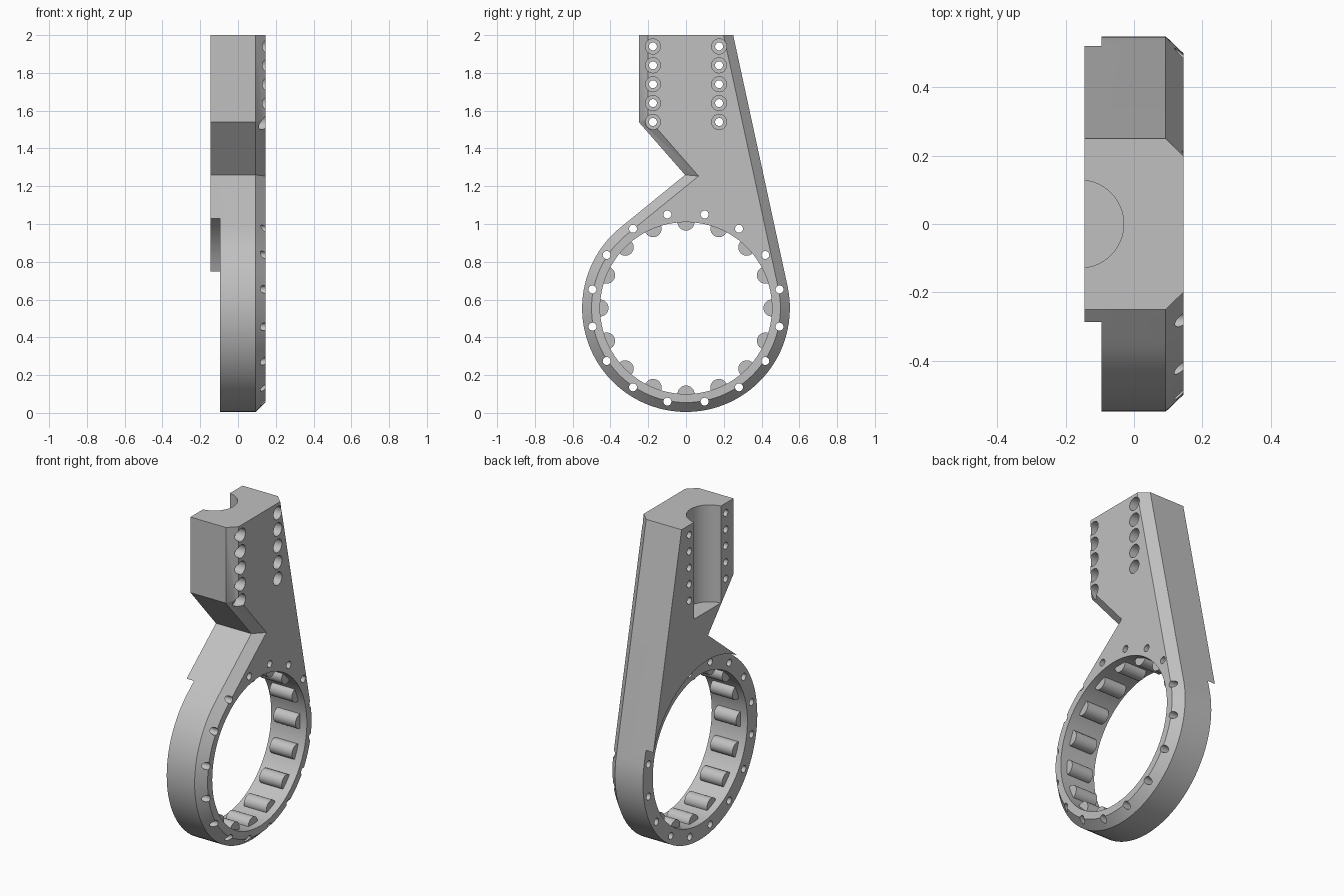
import bpy, bmesh
from math import radians, pi, cos, sin, acos, atan2
from mathutils import Vector, Matrix

cube = bpy.data.objects.get("Cube")
if cube:
    bpy.data.objects.remove(cube, do_unlink=True)

BACK, RING_BACK, BEVEL, FACE = -0.145, -0.095, 0.093, 0.145
CENTRE = Vector((0, 0.555))          # ring centre in (y, z)
OUTER, INNER, TOP = 0.55, 0.455, 2.0

grey = bpy.data.materials.new("plain grey")
grey.use_nodes = True
colour = (0.53, 0.53, 0.53, 1)
grey.diffuse_color = colour
grey.node_tree.nodes["Principled BSDF"].inputs["Base Color"].default_value = colour


def finish(name, bm):
    bmesh.ops.recalc_face_normals(bm, faces=bm.faces)
    mesh = bpy.data.meshes.new(name)
    bm.to_mesh(mesh)
    bm.free()
    mesh.materials.append(grey)
    obj = bpy.data.objects.new(name, mesh)
    bpy.context.collection.objects.link(obj)
    return obj


def rod(bm, y, z, radius, x0, x1, sides=24):
    """Cylinder lying along x."""
    place = Matrix.Translation(((x0 + x1) / 2, y, z)) @ Matrix.Rotation(pi / 2, 4, "Y")
    bmesh.ops.create_cone(bm, cap_ends=True, segments=sides, radius1=radius,
                          radius2=radius, depth=x1 - x0, matrix=place)


def on_circle(radius, angle):
    return CENTRE + radius * Vector((cos(angle), sin(angle)))


def tangent_angle(point, side):
    d = point - CENTRE
    return atan2(d.y, d.x) + side * acos(OUTER / d.length)


def cross(n1, c1, n2, c2):
    """Meeting point of the lines n.p = c."""
    det = n1.x * n2.y - n1.y * n2.x
    return Vector(((c1 * n2.y - c2 * n1.y) / det, (n1.x * c2 - n2.x * c1) / det))


# Outline: straight arm edges tangent to the round ring, with a notch
notch, shoulder = Vector((-0.005, 1.26)), Vector((-0.25, 1.54))
a_right = tangent_angle(Vector((0.25, TOP)), -1)
a_left = tangent_angle(notch, 1)


def outline(inset):
    up, side = Vector((0, 1)), Vector((-1, 0))
    right = Vector((cos(a_right), sin(a_right)))
    left = Vector((cos(a_left), sin(a_left)))
    run = (notch - shoulder).normalized()
    slope = Vector((run.y, -run.x))
    c_right = right.dot(CENTRE) + OUTER - inset
    c_left = left.dot(CENTRE) + OUTER - inset
    c_slope = slope.dot(notch) - inset
    c_side = side.dot(shoulder) - inset
    pts = [cross(up, TOP, right, c_right), cross(up, TOP, side, c_side),
           cross(side, c_side, slope, c_slope), cross(slope, c_slope, left, c_left)]
    steps = 72
    sweep = a_right + 2 * pi - a_left
    pts += [on_circle(OUTER - inset, a_left + sweep * i / steps) for i in range(steps + 1)]
    return pts


# Body: straight sides, then a chamfer towards the face
bm = bmesh.new()
layers = [[bm.verts.new((x, p.x, p.y)) for p in outline(inset)]
          for x, inset in ((BACK, 0), (BEVEL, 0), (FACE, 0.05))]
count = len(layers[0])
for low, high in zip(layers, layers[1:]):
    for i in range(count):
        j = (i + 1) % count
        bm.faces.new((low[i], low[j], high[j], high[i]))
bm.faces.new(layers[0])
bm.faces.new(layers[-1])
body = finish("arm_and_ring", bm)

# Cutters
cutters = []


def cutter(name, rods):
    bm = bmesh.new()
    for args in rods:
        rod(bm, *args)
    cutters.append(finish(name, bm))


cutter("ring_back_recess", [(*CENTRE, 0.5555, -0.3, RING_BACK, 144)])
cutter("ring_bore", [(*CENTRE, INNER, -0.4, 0.4, 96)])
ring_holes = [on_circle(0.505, pi * (2 * i + 1) / 16) for i in range(16)]
arm_holes = [(y, 1.54 + 0.1 * i) for y in (-0.175, 0.175) for i in range(5)]
cutter("through_holes", [(*p, 0.021, -0.3, 0.3) for p in ring_holes + arm_holes])
cutter("counterbores", [(*p, 0.04, 0.085, 0.3) for p in arm_holes])

# Round channel down the back of the arm
bm = bmesh.new()
bmesh.ops.create_cone(bm, cap_ends=True, segments=64, radius1=0.1287, radius2=0.1287,
                      depth=1, matrix=Matrix.Translation((-0.159, 0, 1.91)))
cutters.append(finish("channel", bm))

bpy.context.view_layer.objects.active = body
for cut in cutters:
    cut.hide_render = True
    mod = body.modifiers.new(cut.name, "BOOLEAN")
    mod.operation, mod.solver, mod.object = "DIFFERENCE", "EXACT", cut
    bpy.ops.object.modifier_apply(modifier=mod.name)
    bpy.data.objects.remove(cut, do_unlink=True)

# Rollers half sunk into the bore
bm = bmesh.new()
for i in range(16):
    rod(bm, *on_circle(INNER, pi * i / 8), 0.045, -0.05, 0.1, 32)
rollers = finish("bore_rollers", bm)

bpy.ops.object.select_all(action="DESELECT")
for obj in (body, rollers):
    obj.select_set(True)
bpy.ops.object.shade_smooth_by_angle(angle=radians(30))
